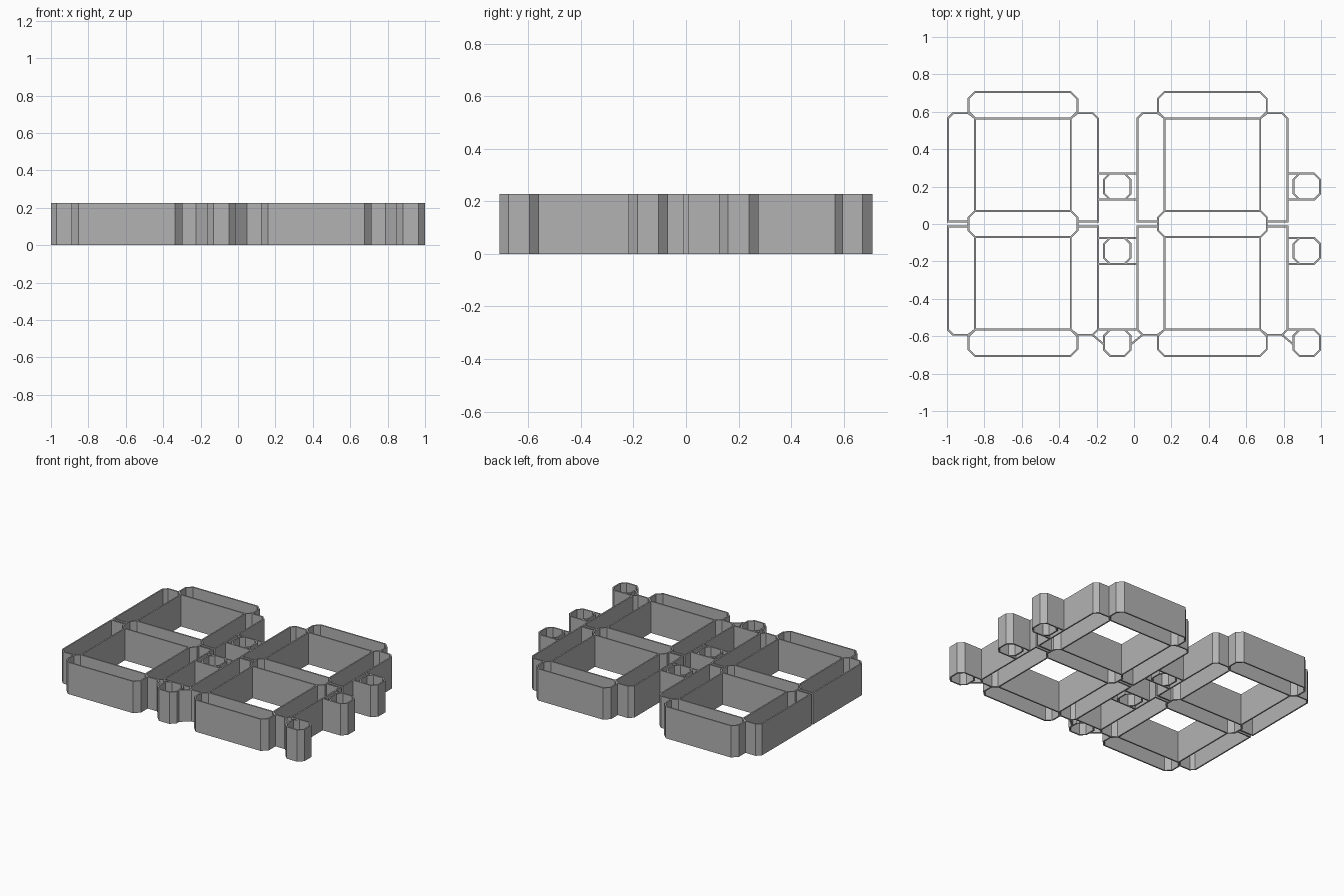
import bpy
from mathutils import Vector

if "Cube" in bpy.data.objects:
    bpy.data.objects.remove(bpy.data.objects["Cube"], do_unlink=True)

HEIGHT = 0.227
HALF_WALL = 0.005
PITCH = 1.013            # spacing of the two digits
OUT, BAR, INN = 0.401, 0.291, 0.256   # digit half widths
CUT = 0.035              # corner chamfer

grey = bpy.data.materials.new("grey plastic")
grey.use_nodes = True
grey.diffuse_color = (0.45, 0.45, 0.45, 1)
grey.node_tree.nodes["Principled BSDF"].inputs["Base Color"].default_value = (0.45, 0.45, 0.45, 1)


def wall(name, points, closed=True):
    """Upright thin wall that follows a plan path, with mitred corners."""
    pts = [Vector(p) for p in points]
    n = len(pts)
    verts, faces = [], []
    for i, p in enumerate(pts):
        before = (p - pts[i - 1]).normalized() if closed or i else None
        after = (pts[(i + 1) % n] - p).normalized() if closed or i < n - 1 else None
        a, b = before or after, after or before
        na, nb = Vector((-a.y, a.x)), Vector((-b.y, b.x))
        m = (na + nb).normalized()
        m *= HALF_WALL / m.dot(na)
        for q in (p - m, p + m):
            verts += [(q.x, q.y, 0), (q.x, q.y, HEIGHT)]
    for i in range(n if closed else n - 1):
        a, b = 4 * i, 4 * ((i + 1) % n)
        faces += [(a, b, b + 1, a + 1), (a + 3, b + 3, b + 2, a + 2),
                  (a + 1, b + 1, b + 3, a + 3), (a + 2, b + 2, b, a)]
    if not closed:
        e = 4 * (n - 1)
        faces += [(0, 1, 3, 2), (e + 2, e + 3, e + 1, e)]
    mesh = bpy.data.meshes.new(name)
    mesh.from_pydata(verts, [], faces)
    mesh.materials.append(grey)
    obj = bpy.data.objects.new(name, mesh)
    bpy.context.collection.objects.link(obj)


def octagon(cx, cy, w, h, c):
    """Counter-clockwise rectangle with cut corners."""
    return [(cx - w + c, cy - h), (cx + w - c, cy - h), (cx + w, cy - h + c), (cx + w, cy + h - c),
            (cx + w - c, cy + h), (cx - w + c, cy + h), (cx - w, cy + h - c), (cx - w, cy - h + c)]


# Upright segment, drawn for the upper right corner of a digit
upright = [(OUT, 0.0135), (OUT, 0.565), (OUT - 0.027, 0.592), (BAR, 0.592),
           (INN, 0.565), (INN, 0.07), (BAR, 0.035), (BAR, 0.0135)]

for side, cx in (("right", -0.594), ("left", -0.594 + PITCH)):
    # Three horizontal segments
    for part, cy in (("top", 0.635), ("middle", 0), ("bottom", -0.635)):
        wall(f"{side}_{part}_segment", octagon(cx, cy, BAR, 0.07, CUT))

    # Four mirrored upright segments
    for sx in (-1, 1):
        for sy in (-1, 1):
            path = [(cx + sx * x, sy * y) for x, y in upright]
            if sx * sy < 0:
                path.reverse()
            wall(f"{side}_{'upper' if sy > 0 else 'lower'}_upright_{'left' if sx > 0 else 'right'}", path)

    # Dots beside the digit
    dot_x = cx + 0.505
    between = side == "right"
    end = cx + PITCH - OUT if between else dot_x + 0.071 - CUT
    for part, cy in (("upper", 0.2), ("middle", -0.144), ("lower", -0.635)):
        wall(f"{side}_{part}_dot", octagon(dot_x, cy, 0.071, 0.07, 0.032))
        # Straight webs that hold the dots
        for s in ((1,) if part == "lower" else (1, -1)):
            y = cy + s * 0.07
            wall(f"{side}_{part}_web", [(cx + OUT, y), (end, y)], closed=False)

    # Slanted braces to the lowest dot
    for s in ((1, -1) if between else (1,)):
        mid = dot_x if s > 0 else cx + PITCH / 2
        wall(f"{side}_brace", [(mid - s * 0.134, -0.592), (dot_x - s * 0.071, -0.645)], closed=False)
